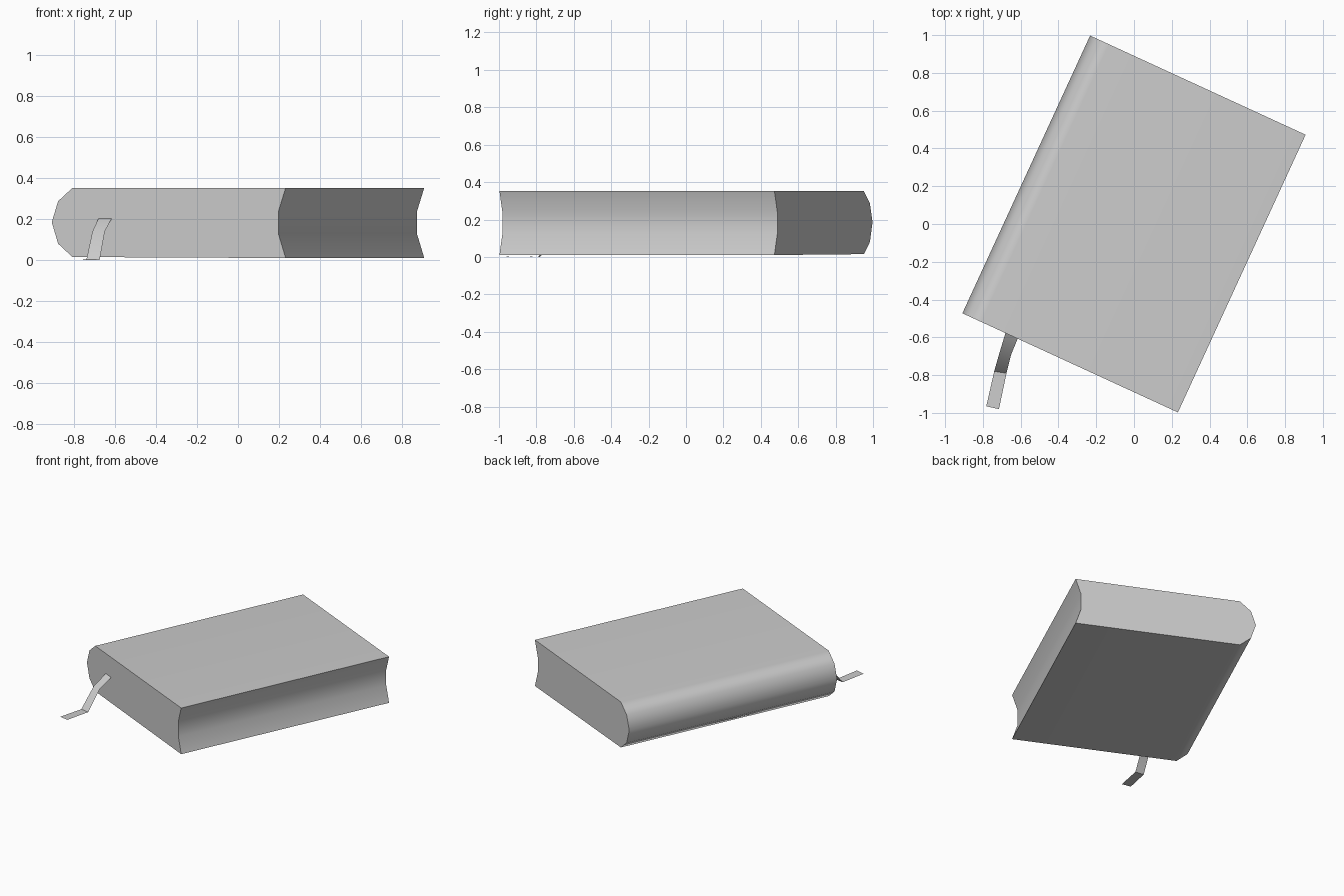
import bpy
import math

cube = bpy.data.objects.get("Cube")
if cube:
    bpy.data.objects.remove(cube)

gray = bpy.data.materials.new("light gray")
gray.use_nodes = True
COLOR = (0.6, 0.6, 0.6, 1)
gray.diffuse_color = COLOR
gray.node_tree.nodes["Principled BSDF"].inputs["Base Color"].default_value = COLOR


def add_mesh(name, verts, faces):
    mesh = bpy.data.meshes.new(name)
    mesh.from_pydata(verts, [], faces)
    mesh.materials.append(gray)
    obj = bpy.data.objects.new(name, mesh)
    bpy.context.collection.objects.link(obj)
    bpy.ops.object.select_all(action="DESELECT")
    obj.select_set(True)
    bpy.context.view_layer.objects.active = obj
    bpy.ops.object.shade_smooth_by_angle(angle=math.radians(50))
    return obj


# Closed book: rounded spine and hollow fore-edge, extruded along its length
profile = [
    (-0.628, 0.185), (-0.594, 0.08), (-0.517, 0.015),
    (0.628, 0.01), (0.59, 0.125), (0.59, 0.24), (0.628, 0.352),
    (-0.517, 0.352), (-0.594, 0.287),
]
half_length = 0.809
n = len(profile)
verts = [(u, y, z) for y in (-half_length, half_length) for u, z in profile]
faces = [(i, i + n, (i + 1) % n + n, (i + 1) % n) for i in range(n)]
faces = [f[::-1] for f in faces]
faces += [tuple(range(n)), tuple(reversed(range(n, 2 * n)))]
book = add_mesh("book", verts, faces)
book.rotation_euler.z = math.radians(-24.7)
weighted = book.modifiers.new("flat covers", "WEIGHTED_NORMAL")
weighted.keep_sharp = True

# Ribbon bookmark hanging from the lower end and lying on the ground
left_edge = [(-0.68, -0.575, 0.205), (-0.71, -0.675, 0.14),
             (-0.74, -0.78, 0.0), (-0.782, -0.965, 0.004)]
right_edge = [(-0.615, -0.605, 0.205), (-0.65, -0.69, 0.14),
              (-0.675, -0.79, 0.0), (-0.715, -0.98, 0.004)]
m = len(left_edge)
add_mesh("ribbon_bookmark", left_edge + right_edge,
         [(i, i + 1, i + 1 + m, i + m) for i in range(m - 1)])
